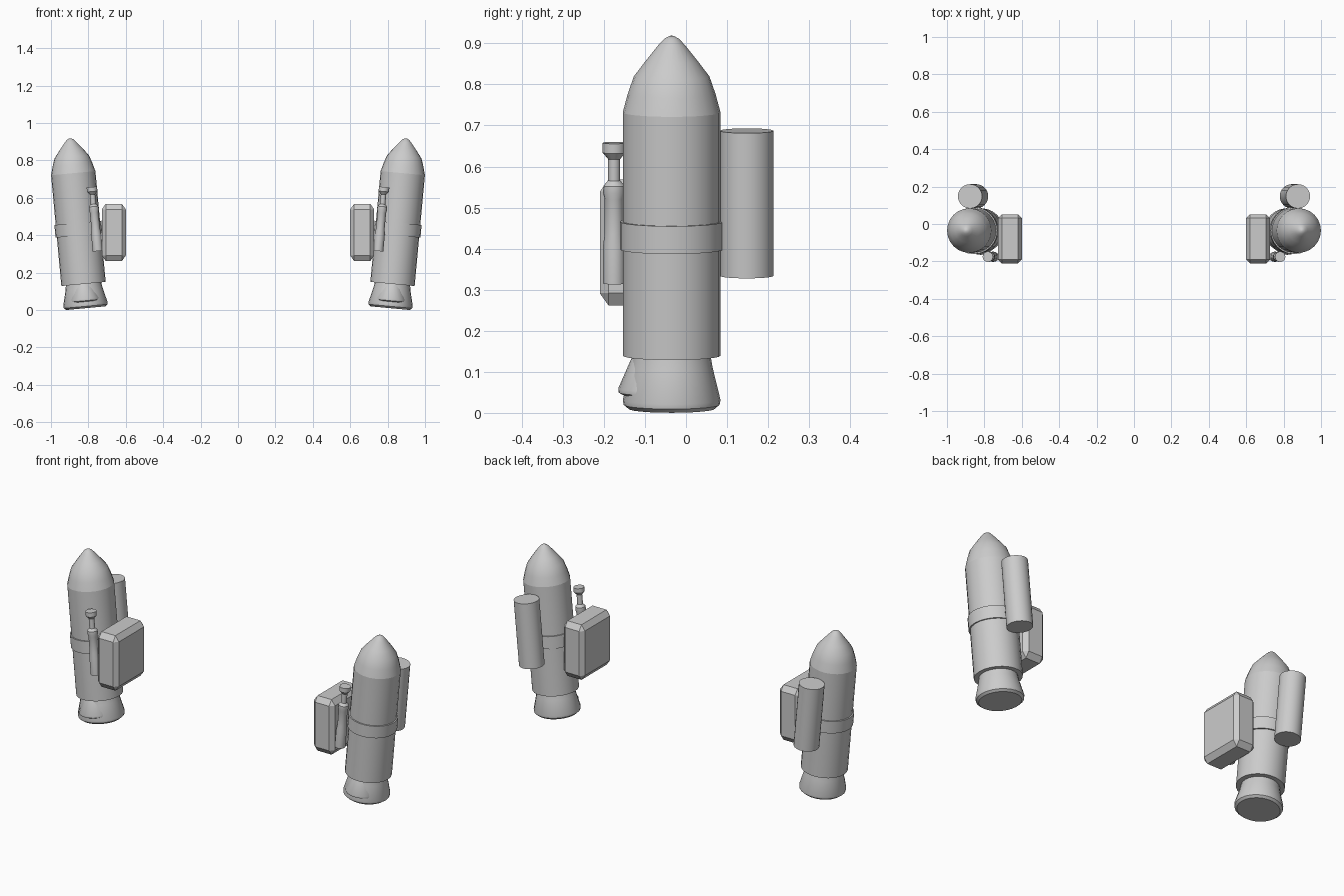
import bpy, bmesh, math
from mathutils import Matrix

cube = bpy.data.objects.get("Cube")
if cube:
    bpy.data.objects.remove(cube, do_unlink=True)

grey = bpy.data.materials.new("plain_grey")
grey.use_nodes = True
GREY = (0.6, 0.6, 0.6, 1)
grey.diffuse_color = GREY
grey.node_tree.nodes["Principled BSDF"].inputs["Base Color"].default_value = GREY

TILT = math.radians(5.3)
AXIS_X, AXIS_Y = 0.813, -0.035


def finish(bm, name, angle=30):
    bmesh.ops.recalc_face_normals(bm, faces=bm.faces)
    mesh = bpy.data.meshes.new(name)
    bm.to_mesh(mesh)
    bm.free()
    mesh.materials.append(grey)
    ob = bpy.data.objects.new(name, mesh)
    bpy.context.collection.objects.link(ob)
    bpy.ops.object.select_all(action='DESELECT')
    ob.select_set(True)
    bpy.context.view_layer.objects.active = ob
    bpy.ops.object.shade_smooth_by_angle(angle=math.radians(angle))
    return ob


def lathe(name, profile, side, dx=0, dy=0, segments=24):
    """Closed turned part on the tilted booster axis; profile is (radius, height)."""
    bm = bmesh.new()
    rings = []
    for r, z in profile:
        rings.append([bm.verts.new((r * math.cos(a), r * math.sin(a), z))
                      for a in (2 * math.pi * i / segments for i in range(segments))])
    for low, high in zip(rings, rings[1:]):
        for i in range(segments):
            j = (i + 1) % segments
            bm.faces.new((low[i], low[j], high[j], high[i]))
    bm.faces.new(rings[0])
    bm.faces.new(rings[-1])
    place = (Matrix.Translation((side * AXIS_X, AXIS_Y, 0))
             @ Matrix.Rotation(side * TILT, 4, 'Y')
             @ Matrix.Translation((side * dx, dy, 0)))
    bm.transform(place)
    return finish(bm, name)


def chamfered_box(name, centre, size, chamfer):
    """Box whose chamfer is taller along z than across."""
    bm = bmesh.new()
    bmesh.ops.create_cube(bm, size=1)
    stretch = 1.4
    bm.transform(Matrix.Diagonal((size[0], size[1], size[2] / stretch, 1)))
    bmesh.ops.bevel(bm, geom=bm.edges[:], offset=chamfer, segments=1,
                    affect='EDGES', profile=0.5)
    bm.transform(Matrix.Translation(centre) @ Matrix.Diagonal((1, 1, stretch, 1)))
    return finish(bm, name, 20)


for side, label in ((1, "left"), (-1, "right")):
    # main booster
    lathe(label + "_booster_body", [(0.119, 0.14), (0.119, 0.735)], side)
    lathe(label + "_nose_cone",
          [(0.119, 0.735), (0.107, 0.78), (0.092, 0.823), (0.064, 0.86),
           (0.032, 0.9), (0.018, 0.915), (0.005, 0.922)], side)
    lathe(label + "_band", [(0.126, 0.4), (0.126, 0.468)], side)
    # engine bell and the smaller bell in front of it
    lathe(label + "_nozzle",
          [(0.094, 0.145), (0.1, 0.11), (0.119, 0.032), (0.117, 0.02), (0.105, 0.01)], side)
    lathe(label + "_front_nozzle",
          [(0.047, 0.14), (0.082, 0.06), (0.081, 0.05), (0.072, 0.045)], side, dy=-0.048)
    # canister behind
    lathe(label + "_back_canister", [(0.065, 0.335), (0.065, 0.69)], side, dy=0.183)
    # slim front strut with a flared cup
    lathe(label + "_front_strut",
          [(0.027, 0.308), (0.027, 0.4), (0.023, 0.43), (0.023, 0.515), (0.027, 0.53),
           (0.026, 0.547), (0.0145, 0.56), (0.0145, 0.612), (0.028, 0.628), (0.028, 0.652)],
          side, dx=-0.092, dy=-0.14, segments=16)
    # upright pack on the inner side
    chamfered_box(label + "_inner_pack", (side * 0.664, -0.079, 0.415),
                  (0.128, 0.262, 0.306), 0.021)
